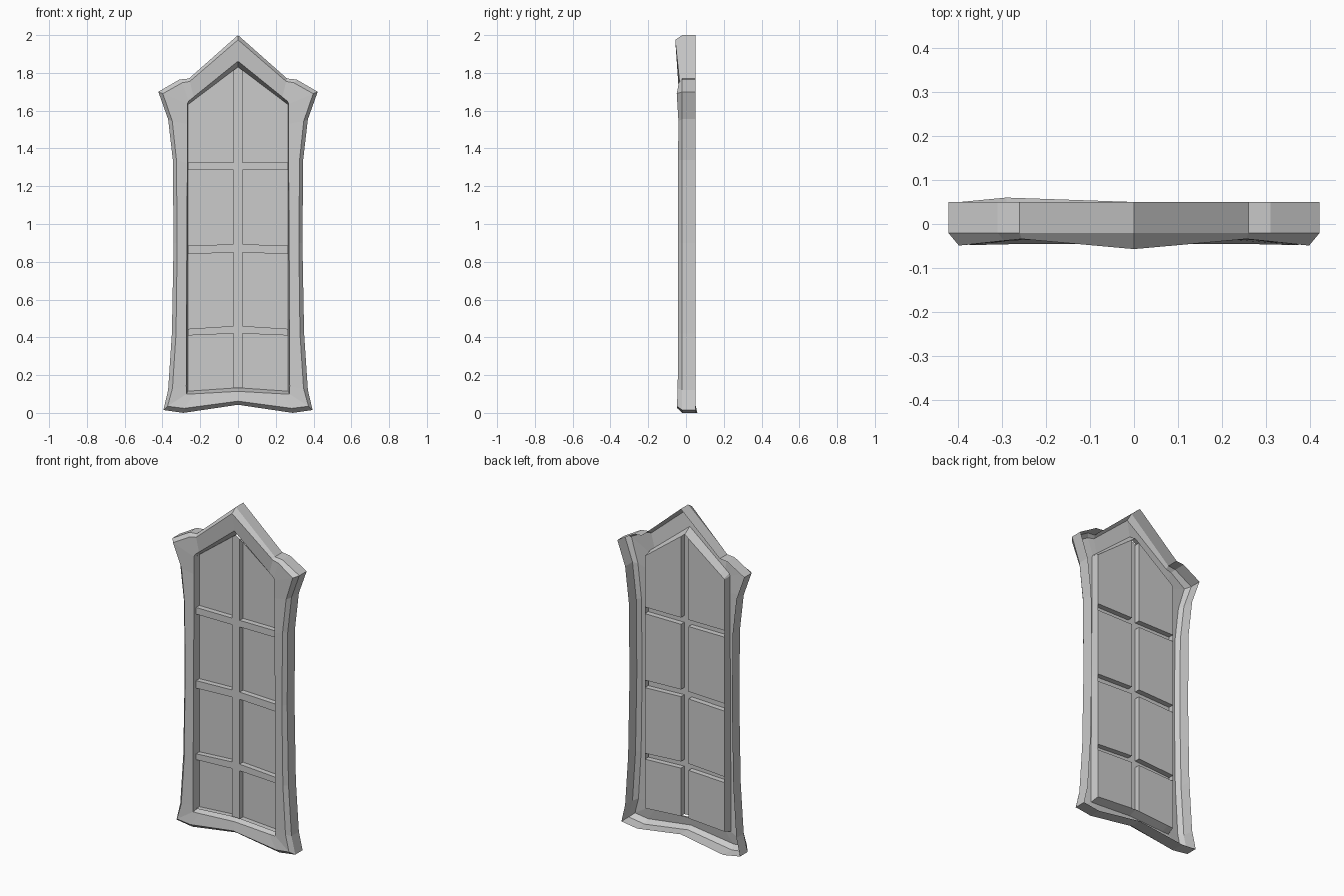
import bpy, bmesh

if "Cube" in bpy.data.objects:
    bpy.data.objects.remove(bpy.data.objects["Cube"])

PANE_Y, BAR_Y = 0.012, -0.02     # glass depth, front of glazing bars
HALF_W, BAR_W = 0.265, 0.025


def panel_bottom(x):
    return 0.133 - 0.068 * abs(x)


def panel_top(x):
    return 1.832 - 0.755 * abs(x)


def shell(name, loops, cap):
    """Bridge successive loops into an open-backed shell facing the front."""
    bm = bmesh.new()
    rings = [[bm.verts.new(p) for p in loop] for loop in loops]
    n = len(rings[0])
    for a, b in zip(rings, rings[1:]):
        for i in range(n):
            j = (i + 1) % n
            bm.faces.new((a[i], a[j], b[j], b[i]))
    if cap:
        bm.faces.new(rings[-1])
    bmesh.ops.recalc_face_normals(bm, faces=bm.faces[:])
    bm.normal_update()
    if sum(f.normal.y * f.calc_area() for f in bm.faces) > 0:
        bmesh.ops.reverse_faces(bm, faces=bm.faces[:])
    me = bpy.data.meshes.new(name)
    bm.to_mesh(me)
    bm.free()
    ob = bpy.data.objects.new(name, me)
    bpy.context.collection.objects.link(ob)
    return ob


def mirrored(half):
    """Close a right-hand half profile (both ends on x = 0) into a full loop."""
    return half + [(-x, y, z) for x, y, z in half[-2:0:-1]]


# Right half of frame: outer x,z | front edge x,y,z | opening x,z
PROFILE = [
    (0.00, 2.00, 0.00, -0.057, 1.975, 0.00, 1.862),
    (0.26, 1.77, 0.255, -0.034, 1.755, 0.235, 1.672),
    (0.31, 1.765, 0.295, -0.038, 1.748, 0.262, 1.650),
    (0.422, 1.70, 0.398, -0.049, 1.69, 0.268, 1.635),
    (0.37, 1.555, 0.348, -0.040, 1.545, 0.268, 1.53),
    (0.345, 1.34, 0.326, -0.042, 1.34, 0.268, 1.32),
    (0.341, 0.90, 0.322, -0.043, 0.90, 0.271, 0.88),
    (0.35, 0.42, 0.328, -0.042, 0.42, 0.273, 0.42),
    (0.37, 0.12, 0.347, -0.044, 0.13, 0.274, 0.14),
    (0.395, 0.015, 0.373, -0.048, 0.035, 0.273, 0.10),
    (0.29, 0.0, 0.285, -0.046, 0.024, 0.23, 0.101),
    (0.00, 0.043, 0.00, -0.046, 0.062, 0.00, 0.114),
]
back, side, front, opening, reveal = [], [], [], [], []
for ox, oz, fx, fy, fz, ix, iz in PROFILE:
    back.append((ox, 0.05, oz))
    side.append((ox, -0.02, oz))
    front.append((fx, fy, fz))
    opening.append((ix, -0.036, iz))
    px = min(ix, HALF_W)
    reveal.append((px, PANE_Y, min(max(iz, panel_bottom(px)), panel_top(px))))
loops = [mirrored(h) for h in (back, side, front, opening, reveal)]
# slightly kicked-back lower left corner
loops[0] = [(x, 0.06 if (x < -0.25 and z < 0.01) else y, z) for x, y, z in loops[0]]
shell("frame", loops, False)

# Horizontal bars: lower/upper z at centre, lower/upper z at the edge
RAILS = [(0.42, 0.46, 0.41, 0.445), (0.85, 0.893, 0.84, 0.885), (1.285, 1.325, 1.285, 1.325)]
lows = [(panel_bottom(BAR_W), panel_bottom(HALF_W))] + [(r[1], r[3]) for r in RAILS]
highs = [(r[0], r[2]) for r in RAILS] + [(panel_top(BAR_W), panel_top(HALF_W))]

for s, tag in ((1, "right"), (-1, "left")):
    # Recessed panes with the side walls of the bars
    for i, (lo, hi) in enumerate(zip(lows, highs)):
        pts = [(s * BAR_W, lo[0]), (s * HALF_W, lo[1]), (s * HALF_W, hi[1]), (s * BAR_W, hi[0])]
        shell(f"pane_{tag}_{i}", [[(x, BAR_Y, z) for x, z in pts],
                                  [(x, PANE_Y, z) for x, z in pts]], True)
    # Horizontal glazing bars
    for i, (c0, c1, e0, e1) in enumerate(RAILS):
        pts = [(s * BAR_W, c0), (s * HALF_W, e0), (s * HALF_W, e1), (s * BAR_W, c1)]
        shell(f"cross_bar_{tag}_{i}", [[(x, BAR_Y, z) for x, z in pts]], True)

# Vertical glazing bar
w = BAR_W
pts = [(-w, panel_bottom(w)), (0, panel_bottom(0)), (w, panel_bottom(w)),
       (w, panel_top(w)), (0, panel_top(0)), (-w, panel_top(w))]
shell("upright_bar", [[(x, BAR_Y, z) for x, z in pts]], True)
